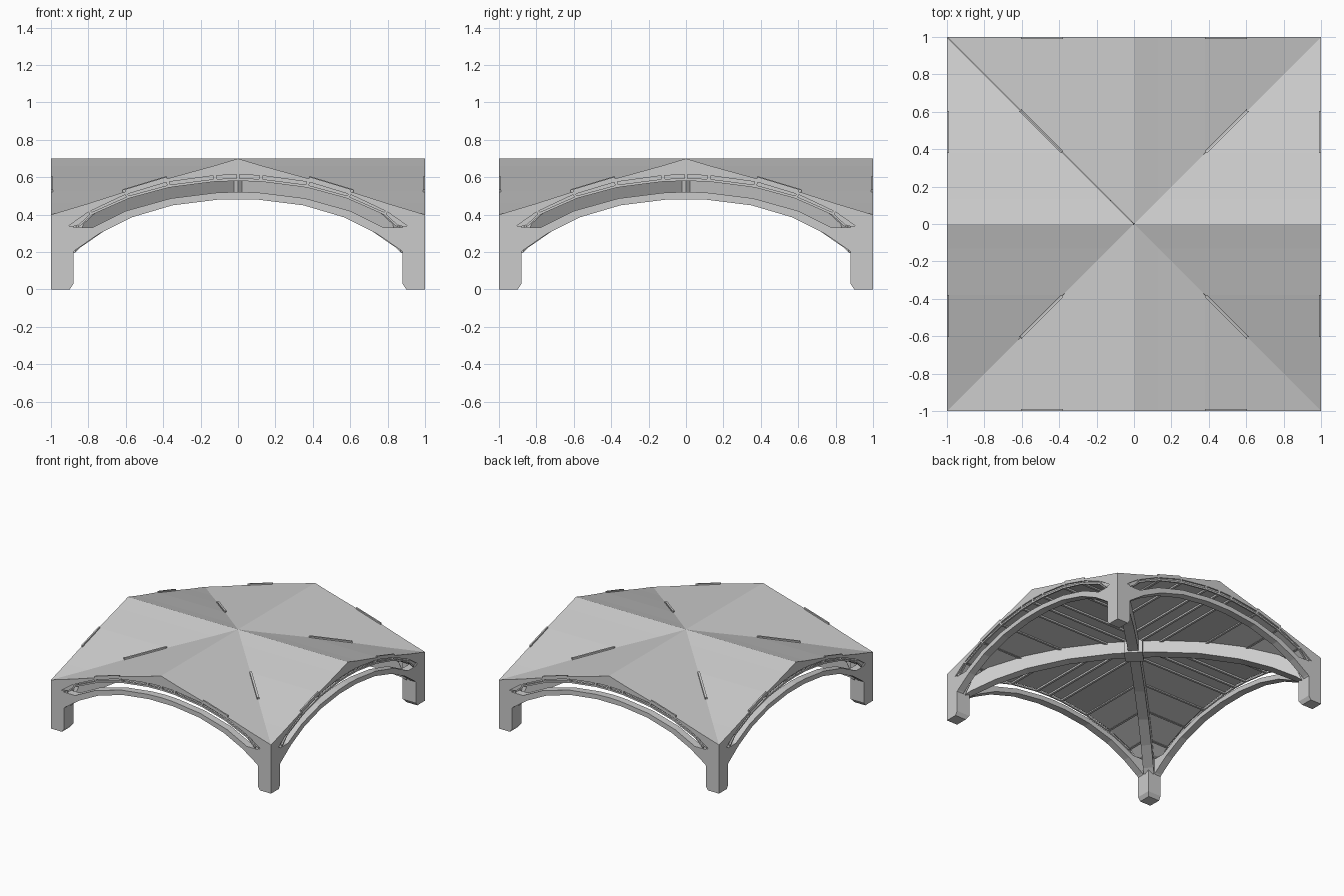
import bpy, bmesh, math
from mathutils import Matrix, Vector

if "Cube" in bpy.data.objects:
    bpy.data.objects.remove(bpy.data.objects["Cube"], do_unlink=True)

stone = bpy.data.materials.new("plain_grey")
stone.use_nodes = True
GREY = (0.6, 0.6, 0.6, 1)
stone.diffuse_color = GREY
stone.node_tree.nodes["Principled BSDF"].inputs["Base Color"].default_value = GREY

# Half curves in (x, z), from the crown out to the corner
ROOF = [(0, .7), (.13, .661), (.38, .592), (.6, .524), (.8, .46), (1, .4)]
OUTER = [(0, .64), (.125, .635), (.38, .6), (.605, .532), (.8, .44), (.95, .335)]
INNER = [(0, .58), (.12, .577), (.365, .546), (.58, .488), (.78, .4), (.855, .33)]
ARCH_LOW = [(0, .48), (.11, .48), (.35, .45), (.57, .385), (.74, .3), (.87, .21), (.9, .18)]
ARCH_TOP = [(0, .522), (.12, .517), (.36, .487), (.6, .42), (.78, .33), (.9, .33)]


def lift(curve, dz):
    return [(x, z + dz) for x, z in curve]


def loop(low, high):
    return list(low) + list(reversed(high))


def prism(bm, profile, start, end):
    """Solid between two placements of one profile."""
    a = [bm.verts.new(start(x, z)) for x, z in profile]
    b = [bm.verts.new(end(x, z)) for x, z in profile]
    n = len(profile)
    bm.faces.new(a)
    bm.faces.new(b)
    for i in range(n):
        j = (i + 1) % n
        bm.faces.new((a[i], a[j], b[j], b[i]))


def at(y):
    return lambda x, z: Vector((x, y, z))


def mitre(gap=0):
    return lambda x, z: Vector((x, -x - gap, z))


def finish(bm, name, mirror=True):
    """Repeat the part on both halves of all four sides."""
    bmesh.ops.recalc_face_normals(bm, faces=bm.faces)
    base = list(bm.verts) + list(bm.edges) + list(bm.faces)
    if mirror:
        copy = bmesh.ops.duplicate(bm, geom=base)["geom"]
        flipped = [g for g in copy if isinstance(g, bmesh.types.BMVert)]
        bmesh.ops.scale(bm, vec=(-1, 1, 1), verts=flipped)
        base += copy
    for k in range(1, 4):
        copy = bmesh.ops.duplicate(bm, geom=base)["geom"]
        bmesh.ops.rotate(bm, matrix=Matrix.Rotation(k * math.pi / 2, 3, 'Z'),
                         verts=[g for g in copy if isinstance(g, bmesh.types.BMVert)])
    bmesh.ops.recalc_face_normals(bm, faces=bm.faces)
    mesh = bpy.data.meshes.new(name)
    bm.to_mesh(mesh)
    bm.free()
    mesh.materials.append(stone)
    ob = bpy.data.objects.new(name, mesh)
    bpy.context.collection.objects.link(ob)
    return ob


# Cross-gabled roof, mitred along the valleys
bm = bmesh.new()
prism(bm, loop(lift(OUTER, -.02) + [(1, .315)], ROOF), at(-1), mitre())
finish(bm, "roof")

# Ceiling panels, set back from the frames
bm = bmesh.new()
for i in range(5):
    prism(bm, loop(lift(INNER[i:i + 2], .014), lift(OUTER[i:i + 2], -.018)), at(-.985), mitre())
finish(bm, "ceiling_panels")

# Thin frame bars along the open edge and the valley of each panel
bm = bmesh.new()
for i in range(5):
    low, high = INNER[i:i + 2], OUTER[i:i + 2]
    top = lift(high, .003 if i == 2 else -.01)
    for start, end in ((at(-1), at(-.988)), (mitre(.012), mitre())):
        prism(bm, loop(low, lift(low, .014)), start, end)
        prism(bm, loop(lift(high, -.026), top), start, end)
finish(bm, "panel_frames")

# Battens between the panels
bm = bmesh.new()
for (xi, zi), (xo, zo) in zip(INNER[:5], OUTER[:5]):
    w = .009
    left = 0 if xi == 0 else w
    prism(bm, [(xi - left, zi), (xi + w, zi), (xo + w, zo - .015), (xo - left, zo - .015)],
          at(-1), mitre())
finish(bm, "ceiling_battens")

# Lower arches on the four sides
bm = bmesh.new()
prism(bm, loop(ARCH_LOW, ARCH_TOP), at(-1), at(-.94))
finish(bm, "side_arches")

# Diagonal ribs from the legs to the crown
bm = bmesh.new()
D = .028
prism(bm, loop(lift(ARCH_LOW, .015), lift(INNER, .02)),
      lambda x, z: Vector((x + D, D - x, z)), lambda x, z: Vector((x - D, -D - x, z)))
finish(bm, "diagonal_ribs", mirror=False)

# Corner legs with chamfered feet
bm = bmesh.new()
rings = []
for size, z in ((.1, 0), (.12, .03), (.12, .34)):
    s = 1 - size
    rings.append([bm.verts.new((x, y, z)) for x, y in ((1, -1), (1, -s), (s, -s), (s, -1))])
bm.faces.new(rings[0])
bm.faces.new(rings[-1])
for a, b in zip(rings, rings[1:]):
    for i in range(4):
        j = (i + 1) % 4
        bm.faces.new((a[i], a[j], b[j], b[i]))
finish(bm, "corner_legs", mirror=False)

# Boss where the ribs meet
bpy.ops.mesh.primitive_cube_add(size=1, location=(0, 0, .535), rotation=(0, 0, math.pi / 4))
boss = bpy.context.object
boss.name = "crown_boss"
boss.scale = (.14, .14, .11)
boss.data.materials.append(stone)
